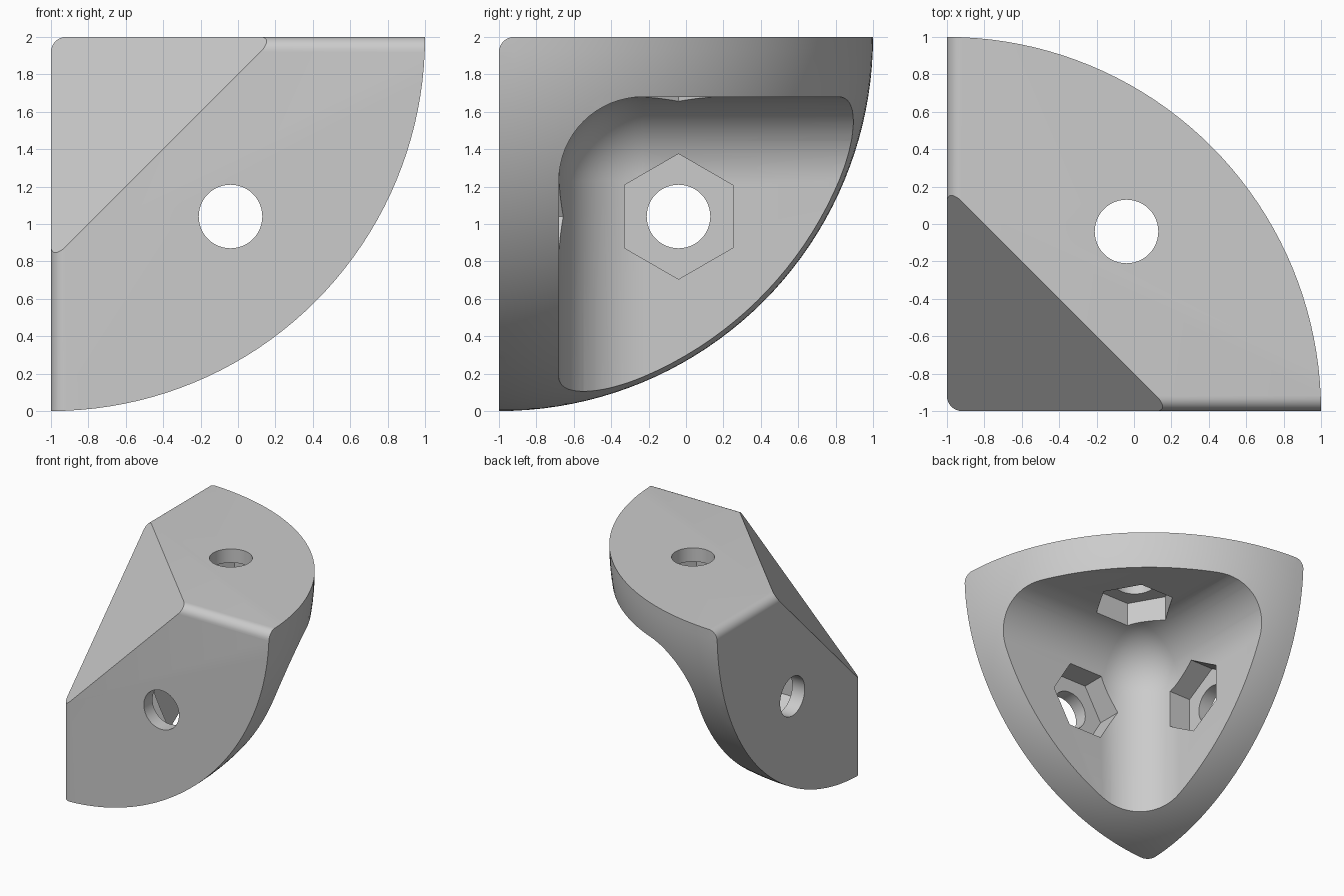
import bpy
import bmesh
import math
from mathutils import Vector, Matrix

if "Cube" in bpy.data.objects:
    bpy.data.objects.remove(bpy.data.objects["Cube"], do_unlink=True)

CORNER = Vector((-1, -1, 2))      # where the three outer faces would meet
INWARD = Vector((1, 1, -1))       # from that corner into the bracket
RADIUS, WALL, EDGE, INNER = 2.0, 0.32, 0.08, 0.45
HOLE_AT, HOLE_R, NUT_R, NUT_FLOOR = 0.96, 0.17, 0.335, 0.12


def to_object(name, bm):
    bmesh.ops.recalc_face_normals(bm, faces=bm.faces)
    mesh = bpy.data.meshes.new(name)
    bm.to_mesh(mesh)
    bm.free()
    obj = bpy.data.objects.new(name, mesh)
    bpy.context.scene.collection.objects.link(obj)
    return obj


def rounded_corner_box(start, end, radius, segments):
    """Box whose corner nearest CORNER has its three edges rounded."""
    bm = bmesh.new()
    bmesh.ops.create_cube(bm, size=1)
    middle = CORNER + INWARD * (start + end) / 2
    bmesh.ops.transform(bm, verts=bm.verts,
                        matrix=Matrix.Translation(middle) @ Matrix.Scale(end - start, 4))
    near = min(bm.verts, key=lambda v: (v.co - CORNER).length)
    bmesh.ops.bevel(bm, geom=[near] + list(near.link_edges), offset=radius,
                    offset_type='OFFSET', segments=segments, profile=0.5, affect='EDGES')
    return bm


def prism(name, centre, axis, vertex_dir, radius, sides, depth):
    bm = bmesh.new()
    other = axis.cross(vertex_dir)
    ring = []
    for i in range(sides):
        a = math.tau * i / sides
        ring.append(bm.verts.new(centre + radius * (math.cos(a) * vertex_dir + math.sin(a) * other)))
    face = bm.faces.new(ring)
    grown = bmesh.ops.extrude_face_region(bm, geom=[face])
    moved = [g for g in grown["geom"] if isinstance(g, bmesh.types.BMVert)]
    bmesh.ops.translate(bm, verts=moved, vec=axis * depth)
    return to_object(name, bm)


def cut(target, cutter, operation):
    mod = target.modifiers.new(cutter.name, 'BOOLEAN')
    mod.operation, mod.solver, mod.object = operation, 'EXACT', cutter
    bpy.context.view_layer.objects.active = target
    bpy.ops.object.modifier_apply(modifier=mod.name)
    bpy.data.objects.remove(cutter, do_unlink=True)


# Outer block with rounded edges and a flat cut across the corner
bm = rounded_corner_box(0, 2.3, EDGE, 8)
bmesh.ops.bisect_plane(bm, geom=list(bm.verts) + list(bm.edges) + list(bm.faces),
                       plane_co=CORNER + INWARD * 0.4, plane_no=-INWARD, clear_outer=True)
bmesh.ops.holes_fill(bm, edges=[e for e in bm.edges if e.is_boundary], sides=0)
bracket = to_object("corner_bracket", bm)

# Spherical outer limit
bm = bmesh.new()
bmesh.ops.create_uvsphere(bm, u_segments=160, v_segments=80, radius=RADIUS,
                          matrix=Matrix.Translation(CORNER))
cut(bracket, to_object("sphere_limit", bm), 'INTERSECT')

# Hollow inside
cut(bracket, to_object("cavity", rounded_corner_box(WALL, 2.7, INNER, 16)), 'DIFFERENCE')

# Bolt hole and hexagonal nut pocket through each wall
X, Y, Z = Vector((1, 0, 0)), Vector((0, 1, 0)), Vector((0, 0, 1))
for axis, vertex_dir in ((X, Z), (Y, X), (-Z, X)):
    on_face = CORNER + (INWARD - axis) * HOLE_AT
    cut(bracket, prism("nut_pocket", on_face + axis * NUT_FLOOR, axis, vertex_dir,
                       NUT_R, 6, 0.4), 'DIFFERENCE')
    cut(bracket, prism("bolt_hole", on_face - axis * 0.1, axis, vertex_dir,
                       HOLE_R, 48, 0.5), 'DIFFERENCE')

# Material and shading
grey = bpy.data.materials.new("light_grey")
grey.use_nodes = True
colour = (0.6, 0.6, 0.6, 1)
grey.diffuse_color = colour
grey.node_tree.nodes["Principled BSDF"].inputs["Base Color"].default_value = colour
bracket.data.materials.clear()
bracket.data.materials.append(grey)
bpy.ops.object.select_all(action='DESELECT')
bracket.select_set(True)
bpy.context.view_layer.objects.active = bracket
bpy.ops.object.shade_smooth_by_angle(angle=math.radians(25))
